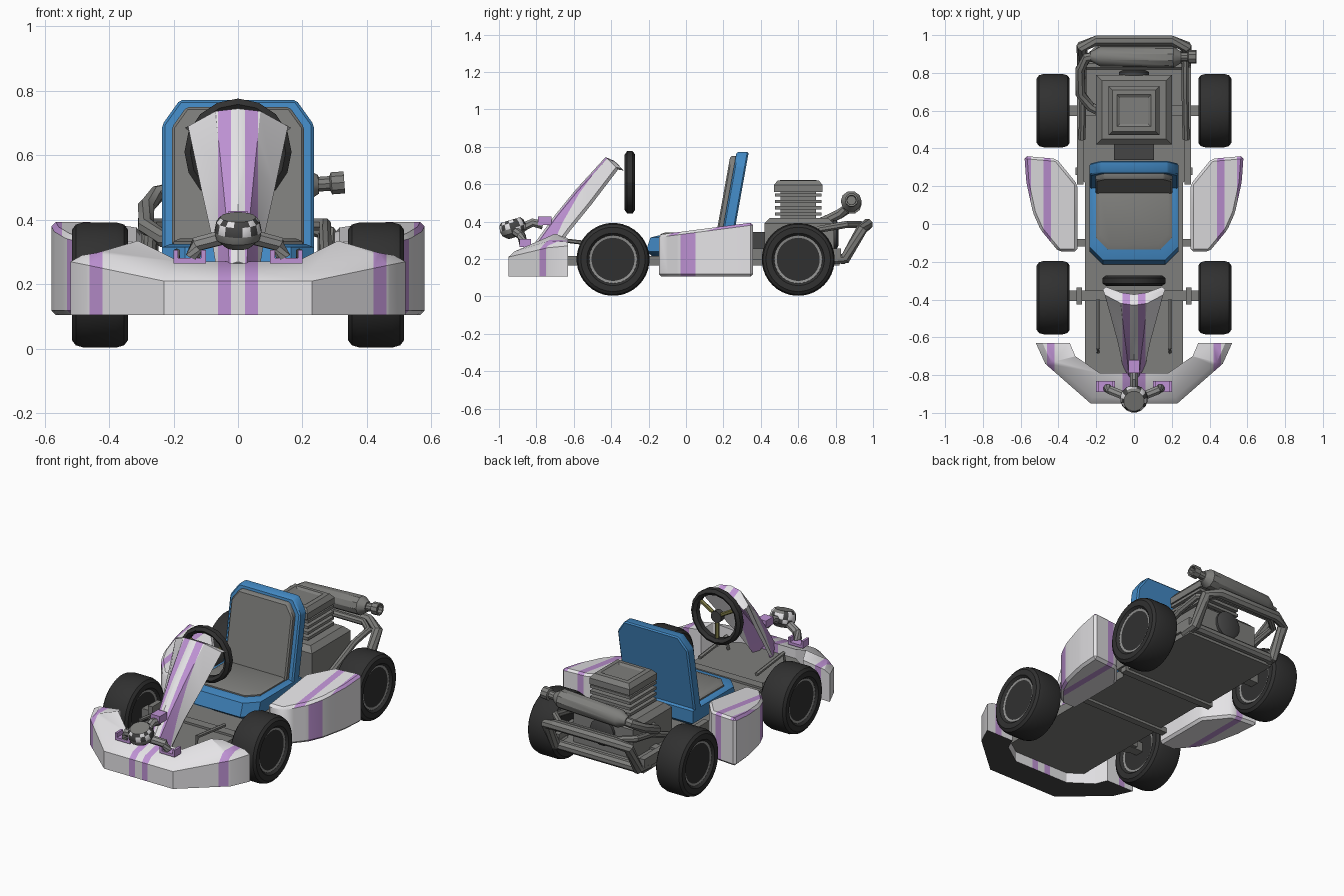
import bpy, bmesh, math
from mathutils import Vector

if "Cube" in bpy.data.objects:
    bpy.data.objects.remove(bpy.data.objects["Cube"])


def material(name, r, g, b):
    m = bpy.data.materials.new(name)
    m.use_nodes = True
    m.diffuse_color = (r, g, b, 1)
    m.node_tree.nodes["Principled BSDF"].inputs["Base Color"].default_value = (r, g, b, 1)
    return m


WHITE = material("white", .78, .77, .79)
PURPLE = material("light purple", .52, .29, .66)
GREY = material("grey metal", .21, .21, .20)
RIM = material("rim grey", .28, .28, .275)
RUBBER = material("tyre black", .03, .03, .03)
BLUE = material("seat blue", .055, .25, .55)
DARK = material("dark grey", .06, .06, .06)
OLIVE = material("olive spoke", .2, .19, .06)


def finish(name, bm, mats):
    bmesh.ops.recalc_face_normals(bm, faces=bm.faces)
    me = bpy.data.meshes.new(name)
    bm.to_mesh(me)
    bm.free()
    for m in mats:
        me.materials.append(m)
    ob = bpy.data.objects.new(name, me)
    bpy.context.collection.objects.link(ob)
    bpy.ops.object.select_all(action='DESELECT')
    ob.select_set(True)
    bpy.context.view_layer.objects.active = ob
    bpy.ops.object.shade_smooth_by_angle(angle=math.radians(32))
    return ob


def loft(name, rings, mat, bevel=0, cuts=(), rule=None, extra=()):
    """Bridge closed rings and cap the ends; cut on planes, then colour faces by rule."""
    bm = bmesh.new()
    rows = [[bm.verts.new(p) for p in ring] for ring in rings]
    n = len(rows[0])
    for a, b in zip(rows, rows[1:]):
        for i in range(n):
            j = (i + 1) % n
            bm.faces.new((a[i], a[j], b[j], b[i]))
    bm.faces.new(rows[0])
    bm.faces.new(rows[-1])
    bmesh.ops.recalc_face_normals(bm, faces=bm.faces)
    if bevel:
        bmesh.ops.bevel(bm, geom=bm.edges[:], offset=bevel, segments=1, affect='EDGES')
    for axis, value in cuts:
        co, no = Vector(), Vector()
        co[axis], no[axis] = value, 1
        bmesh.ops.bisect_plane(bm, geom=bm.verts[:] + bm.edges[:] + bm.faces[:],
                               plane_co=co, plane_no=no)
    bm.normal_update()
    if rule:
        for f in bm.faces:
            f.material_index = rule(f.calc_center_median(), f.normal)
    return finish(name, bm, [mat, *extra])


def box(name, c, s, mat, bevel=0):
    ring = [(-1, -1), (1, -1), (1, 1), (-1, 1)]
    return loft(name, [[(c[0] + x * s[0] / 2, c[1] + y * s[1] / 2, c[2] + k * s[2] / 2)
                        for x, y in ring] for k in (-1, 1)], mat, bevel)


def lathe(name, profile, loc, axis, mat, segs=32, rule=None, extra=()):
    """Spin (radius, height) pairs about an axis through loc."""
    turn = Vector((0, 0, 1)).rotation_difference(Vector(axis))
    rings = [[turn @ Vector((r * math.cos(t), r * math.sin(t), h)) + Vector(loc)
              for t in (math.tau * (i + .5) / segs for i in range(segs))] for r, h in profile]
    return loft(name, rings, mat, 0, (), rule, extra)


def tube(name, pts, r, mat, sides=8):
    """Sweep a round section along a path with mitred corners."""
    pts = [Vector(p) for p in pts]
    rings = []
    for i, p in enumerate(pts):
        d = (pts[min(i + 1, len(pts) - 1)] - pts[max(i - 1, 0)]).normalized()
        up = Vector((0, 0, 1)) if abs(d.z) < .9 else Vector((0, 1, 0))
        u = d.cross(up).normalized()
        v = u.cross(d)
        rings.append([p + r * (u * math.cos(t) + v * math.sin(t))
                      for t in (math.tau * (k + .5) / sides for k in range(sides))])
    return loft(name, rings, mat)


def mirrored(pts):
    return pts + [(-x, y, z) for x, y, z in reversed(pts)]


SIDES = ((1, "left"), (-1, "right"))

# Floor, side rails and axles
loft("floor_pan", [[(x * s, y, z) for s, row in ((1, 1), (-1, -1))
                    for x, y in ((.26, -.8), (.26, .22), (.29, .25), (.29, .82))[::row]]
                   for z in (.165, .215)], GREY)
for s, side in SIDES:
    box(f"{side}_rail", (s * .285, .52, .225), (.035, .62, .06), GREY)
    box(f"{side}_knuckle", (s * .29, -.38, .22), (.03, .09, .09), GREY)
    tube(f"{side}_pedal_arm", [(s * .19, -.68, .2), (s * .19, -.66, .3), (s * .19, -.4, .27)], .012, GREY, 6)
for y, label in ((-.38, "front"), (.6, "rear")):
    box(f"{label}_axle", (0, y, .2), (.76, .055, .055), GREY)
for y in (-.1, .28):
    box("floor_crossbar", (0, y, .165), (.62, .04, .03), GREY)

# Wheels
TYRE = [(.125, -.07), (.14, -.086), (.172, -.087), (.188, -.075), (.195, -.05)]
HUB = [(.001, -.055), (.04, -.055), (.048, -.04), (.105, -.04), (.115, -.07), (.134, -.074)]
for s, side in SIDES:
    for y, label in ((-.39, "front"), (.6, "rear")):
        at = (s * .428, y, .198)
        lathe(f"{label}_{side}_tyre", TYRE + [(r, -h) for r, h in reversed(TYRE)], at, (s, 0, 0), RUBBER, 36)
        lathe(f"{label}_{side}_rim", HUB + [(r, -h) for r, h in reversed(HUB)], at, (s, 0, 0), RIM)
        for k in range(10):
            a = math.tau * k / 10
            hole = (s * .468, y + .08 * math.cos(a), .198 + .08 * math.sin(a))
            lathe(f"{label}_{side}_rim_hole", [(.015, 0), (.015, .003)], hole, (s, 0, 0), DARK, 8)

# Front bumper with painted bands
SECTIONS = [(.52, -.63, .34, -.63, .27, .31), (.47, -.74, .31, -.70, .26, .335),
            (.23, -.95, .18, -.79, .21, .27)]


def bumper_ring(s, xo, yo, xi, yi, zo, zi):
    mx, my, mz = xo + .2 * (xi - xo), yo + .2 * (yi - yo), zo + .5 * (zi - zo)
    return [(s * x, y, z) for x, y, z in ((xo, yo, .105), (xo, yo, zo), (mx, my, mz),
                                          (xi, yi, zi), (xi, yi, .105))]


BANDS = ((.022, .062), (.42, .46))
X_CUTS = [(0, s * v) for s in (1, -1) for band in BANDS for v in band]


def striped(c, n):
    return int(any(a < abs(c.x) < b for a, b in BANDS))


loft("front_bumper", [bumper_ring(1, *q) for q in SECTIONS] + [bumper_ring(-1, *q) for q in SECTIONS[::-1]],
     WHITE, 0, X_CUTS, lambda c, n: 2 if n.z < -.9 else striped(c, n), (PURPLE, DARK))

# Nose panel: y, z of the ridge, half width, depth of the edges
rings = []
for y, z, w, d in ((-.82, .27, .06, .07), (-.70, .435, .085, .07), (-.59, .57, .115, .07),
                   (-.43, .745, .155, .055), (-.385, .725, .165, .04)):
    front = [(-w, y + d, z - d), (-.45 * w, y + .01, z - .008), (0, y, z),
             (.45 * w, y + .01, z - .008), (w, y + d, z - d)]
    rings.append(front + [(x * .9, py + .012, pz - .012) for x, py, pz in reversed(front)])
loft("nose_panel", rings, WHITE, 0, X_CUTS[:2] + X_CUTS[4:6], striped, (PURPLE,))

# Side pods
POD = [(.58, .36), (.57, .22), (.535, .06), (.495, -.03), (.40, -.145), (.30, -.145), (.30, .21), (.41, .345)]


def pod_paint(c, n):
    if n.z > .5:
        return int(.44 < abs(c.x) < .48 or abs(c.x) > .545)
    if abs(n.x) > .4 and abs(c.x) > .45:
        return int(-.03 < c.y < .05)
    return int(.44 < abs(c.x) < .48)


for s, side in SIDES:
    loft(f"{side}_side_pod", [[(s * x, y, .105) for x, y in POD],
                              [(s * x, y, .33 + .13 * (y + .145)) for x, y in POD]],
         WHITE, .014, [(0, s * .44), (0, s * .48), (0, s * .545), (1, -.03), (1, .05)],
         pod_paint, (PURPLE,))


# Seat: blue shell and grey pads
def seat_plan(w, y0, y1, z, c):
    return [(w, y1, z), (-w, y1, z), (-w, y0 + c, z), (-w + c, y0, z), (w - c, y0, z), (w, y0 + c, z)]


def back_slab(name, w, z0, z1, c, lo, hi, mat):
    shape = [(w, z0), (w, z1 - c * 1.4), (w - c, z1), (c - w, z1), (-w, z1 - c * 1.4), (-w, z0)]
    loft(name, [[(x, .2 + .18 * (z - .38) + d, z) for x, z in shape] for d in (lo, hi)], mat, .008)


loft("seat_base", [seat_plan(.2, -.18, .24, .215, .05), seat_plan(.235, -.215, .27, .24, .07),
                   seat_plan(.235, -.19, .27, .315, .07), seat_plan(.21, -.15, .25, .325, .06)], BLUE)
loft("seat_cushion", [seat_plan(.2, -.135, .2, .32, .06), seat_plan(.2, -.135, .2, .333, .06),
                      seat_plan(.18, -.11, .18, .342, .055)], GREY)
back_slab("seat_back", .235, .24, .772, .055, 0, .065, BLUE)
back_slab("seat_back_pad", .205, .32, .75, .045, -.03, .01, GREY)

# Steering wheel
ring_r = .148
rings = []
for k in range(17):
    a = math.tau * k / 16
    rings.append([((ring_r + u) * math.cos(a), -.3 + v, .61 + (ring_r + u) * math.sin(a))
                  for u, v in ((-.018, -.015), (0, -.028), (.018, -.015), (.018, .015), (0, .028), (-.018, .015))])
loft("steering_wheel", rings, RUBBER)
lathe("steering_hub", [(.035, -.02), (.035, .015)], (0, -.3, .61), (0, 1, 0), DARK, 12)
for a in (math.radians(v) for v in (30, 150, 270)):
    tube("steering_spoke", [(0, -.3, .61), (.14 * math.cos(a), -.3, .61 + .14 * math.sin(a))], .012, OLIVE, 6)

# Engine block, cooling fins and cap
def square_stack(name, layers, mat, cy):
    loft(name, [[(x * w, cy + y * d, z) for x, y in ((1, 1), (-1, 1), (-1, -1), (1, -1))]
                for w, d, z in layers], mat)


square_stack("engine_block", [(.2, .185, .215), (.2, .185, .39), (.17, .155, .42)], GREY, .605)
box("engine_core", (0, .6, .48), (.2, .19, .16), GREY)
for k in range(4):
    box("cooling_fin", (0, .6, .44 + k * .034), (.27, .25, .017), GREY)
square_stack("engine_cap", [(.135, .13, .558), (.135, .13, .595), (.115, .11, .62),
                            (.09, .085, .622), (.075, .07, .612)], GREY, .6)
box("intake", (0, .39, .29), (.21, .1, .11), DARK)
lathe("starter_disc", [(.08, 0), (.08, .02), (.06, .03)], (0, .785, .33), (0, 1, 0), DARK, 16)

# Exhaust
tube("exhaust_pipe", [(-.15, .58, .34), (-.23, .62, .34), (-.285, .69, .38), (-.285, .82, .44),
                      (-.25, .88, .48), (-.18, .89, .495)], .027, GREY)
lathe("muffler", [(.025, -.24), (.052, -.19), (.056, .2), (.03, .24)], (.01, .885, .5), (1, -.01, .04), GREY, 10)
lathe("exhaust_tip", [(.024, 0), (.024, .04), (.036, .045), (.036, .085), (.026, .085), (.024, .06)],
      (.245, .885, .51), (1, 0, .07), GREY, 10)

# Rear bumper tubes
tube("rear_bumper", mirrored([(.275, .76, .195), (.275, .85, .2), (.275, .94, .36), (.2, .97, .385)]), .03, GREY)
tube("rear_upper_bar", mirrored([(.275, .45, .25), (.27, .72, .36), (.27, .86, .385), (.19, .93, .385)]), .02, GREY)
tube("rear_lower_bar", [(-.275, .84, .2), (.275, .84, .2)], .028, GREY)

# Nose ornament: tilted drum with chequered rim, arms and brackets
lathe("ornament_drum", [(.04, -.05), (.068, -.025), (.074, 0), (.068, .03), (.055, .045)], (0, -.925, .365),
      (0, -.3, 1), GREY, 16,
      lambda c, n: 0 if n.z > .8 or c.z < .35 else 1 + int(math.atan2(c.x, c.y + .93) * 2.54 + 20) % 2,
      (WHITE, DARK))
for s, side in SIDES:
    tube(f"{side}_ornament_arm", [(s * .14, -.87, .285), (s * .125, -.88, .325), (s * .05, -.91, .345)], .024, RIM)
    box(f"{side}_bracket", (s * .15, -.86, .273), (.1, .06, .016), PURPLE)
    for x in (.107, .193):
        box(f"{side}_bracket_ear", (s * x, -.86, .287), (.014, .06, .04), PURPLE)
tube("rear_ornament_arm", [(0, -.87, .37), (0, -.82, .395), (0, -.765, .38)], .024, RIM)
box("upper_bracket", (0, -.755, .405), (.06, .07, .045), PURPLE)
